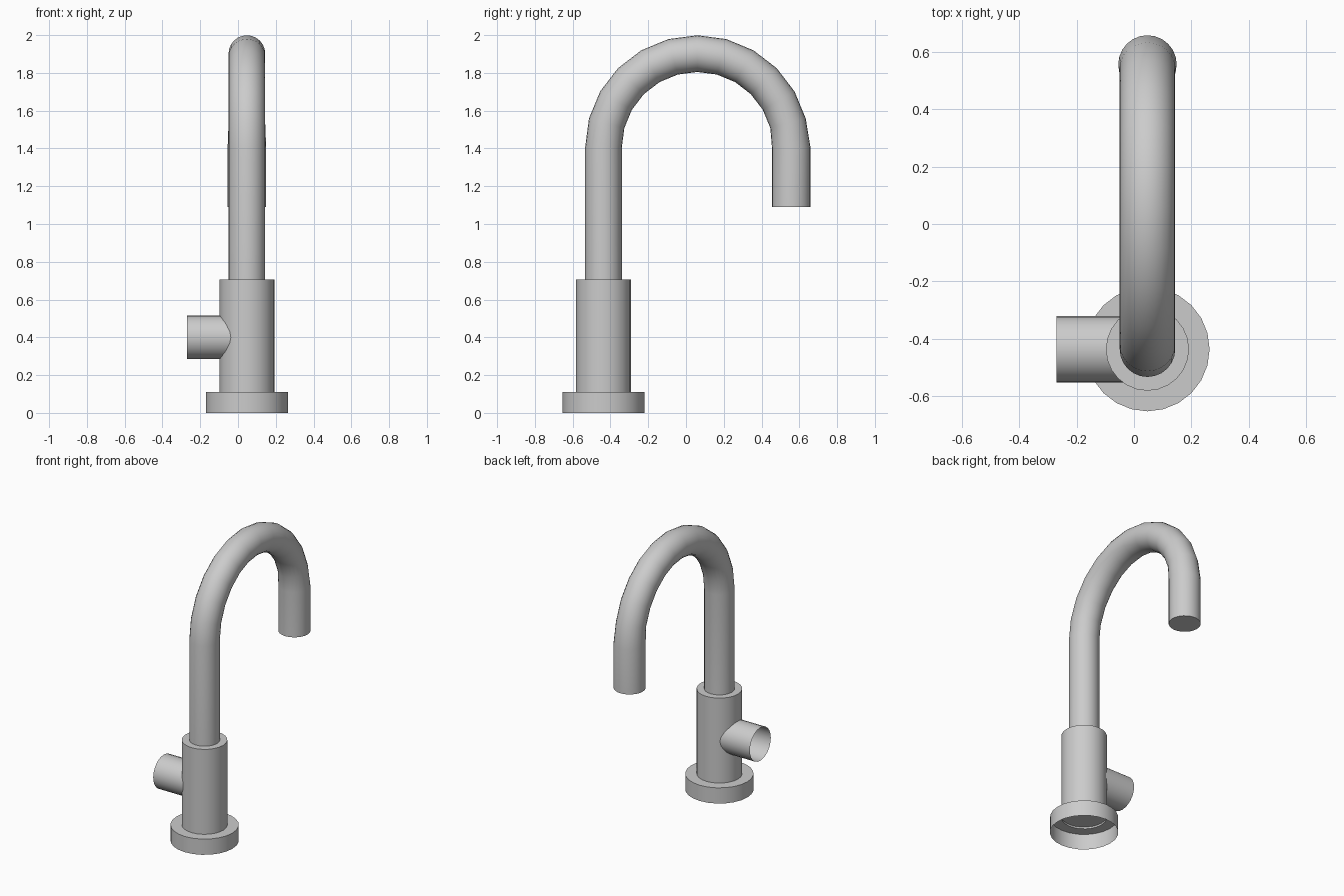
import bpy, bmesh, math
from mathutils import Vector

if "Cube" in bpy.data.objects:
    bpy.data.objects.remove(bpy.data.objects["Cube"])

CX, CY = 0.047, -0.437   # vertical axis of the tap
SIDES = 24


def sweep(name, rings, sides=SIDES, cap_start=False, cap_end=False):
    """Skin circular rings given as (centre, side axis, other axis, radius x, radius y)."""
    bm = bmesh.new()
    loops = []
    for c, u, v, ru, rv in rings:
        c, u, v = Vector(c), Vector(u), Vector(v)
        loops.append([bm.verts.new(c + u * ru * math.cos(2 * math.pi * i / sides)
                                   + v * rv * math.sin(2 * math.pi * i / sides))
                      for i in range(sides)])
    for a, b in zip(loops, loops[1:]):
        for i in range(sides):
            j = (i + 1) % sides
            bm.faces.new((a[i], a[j], b[j], b[i]))
    if cap_start:
        bm.faces.new(loops[0][::-1])
    if cap_end:
        bm.faces.new(loops[-1])
    mesh = bpy.data.meshes.new(name)
    bm.to_mesh(mesh)
    bm.free()
    ob = bpy.data.objects.new(name, mesh)
    bpy.context.collection.objects.link(ob)
    bpy.context.view_layer.objects.active = ob
    ob.select_set(True)
    bpy.ops.object.shade_smooth_by_angle(angle=math.radians(35))
    ob.select_set(False)
    return ob


def upright(profile):
    """Rings about the tap axis from (radius, z) pairs."""
    return [((CX, CY, z), (1, 0, 0), (0, 1, 0), r, r) for r, z in profile]


# Base flange: open underneath, with a hole where the body sits
sweep("base_flange", upright([(0.217, 0), (0.217, 0.11), (0.145, 0.11)]))

# Body with stepped top
sweep("body", upright([(0.145, 0.11), (0.145, 0.705), (0.097, 0.705)]))
sweep("body_floor", upright([(0.145, 0.122), (0.144, 0.122)]), cap_start=True)

# Side valve stub: open-ended tube meeting the body
sweep("valve_stub", [((x, CY, 0.40), (0, 1, 0), (0, 0, 1), 0.116, 0.116)
                     for x in (-0.27, -0.03)])

# Gooseneck: straight riser, half-circle arc, straight nozzle
R, Z0 = 0.497, 1.405
mid_y = CY + R
rings = upright([(0.097, 0.705)])
ARC = 12
for k in range(ARC + 1):
    a = math.pi * k / ARC
    out = Vector((0, -math.cos(a), math.sin(a)))
    r = 0.097 if k < ARC else 0.102
    rings.append((Vector((CX, mid_y, Z0)) + out * R, (1, 0, 0), -out, r, r))
rings.append(((CX, mid_y + R, 1.09), (1, 0, 0), (0, -1, 0), 0.102, 0.102))
# match winding direction of the riser ring to the arc rings
c, u, v, ru, rv = rings[0]
rings[0] = (c, u, (0, 1, 0), ru, rv)
sweep("gooseneck_spout", rings, cap_end=True)
